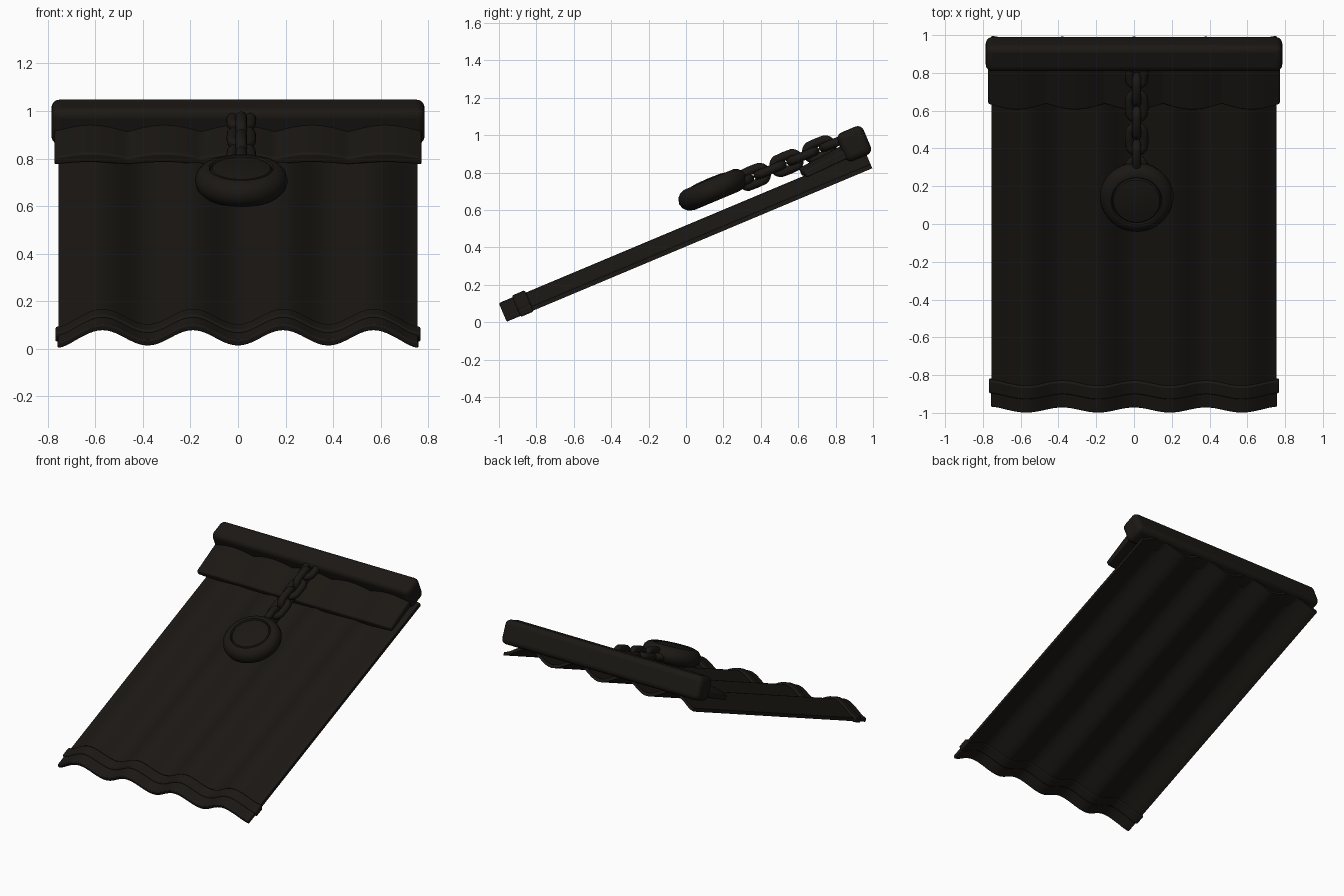
import bpy, bmesh, math
from mathutils import Matrix

if "Cube" in bpy.data.objects:
    bpy.data.objects.remove(bpy.data.objects["Cube"])

# Everything is modelled flat (x across, y up the slope, z off the surface), then tilted
TILT = Matrix.Translation((0, 0, 0.405)) @ Matrix.Rotation(math.atan2(0.387, 0.922), 4, 'X')

mat = bpy.data.materials.new("dark_clay")
mat.diffuse_color = (0.011, 0.009, 0.007, 1)
mat.use_nodes = True
mat.node_tree.nodes["Principled BSDF"].inputs["Base Color"].default_value = mat.diffuse_color


def finish(ob, bevel=0.0, segs=2):
    ob.data.materials.append(mat)
    ob.matrix_world = TILT @ ob.matrix_world
    if bevel:
        m = ob.modifiers.new("bevel", 'BEVEL')
        m.width, m.segments, m.limit_method = bevel, segs, 'ANGLE'
        m.angle_limit = math.radians(40)
    bpy.ops.object.select_all(action='DESELECT')
    ob.select_set(True)
    bpy.context.view_layer.objects.active = ob
    bpy.ops.object.shade_smooth_by_angle(angle=math.radians(40))
    return ob


def from_bmesh(name, bm):
    bmesh.ops.recalc_face_normals(bm, faces=bm.faces)
    me = bpy.data.meshes.new(name)
    bm.to_mesh(me)
    bm.free()
    ob = bpy.data.objects.new(name, me)
    bpy.context.collection.objects.link(ob)
    return ob


def sheet(name, half, y_front, y_back, bottom, top, bevel, n=80, scallop=lambda x: 0):
    """Closed wavy slab; bottom/top give height from (x, t) with t 0 front, 1 back."""
    bm = bmesh.new()
    xs = [-half + 2 * half * i / n for i in range(n + 1)]
    rings = []
    for t in (0, 1):
        y = y_front + (y_back - y_front) * t
        pts = [(x, top(x, t)) for x in xs] + [(x, bottom(x, t)) for x in reversed(xs)]
        rings.append([bm.verts.new((x, y - (1 - t) * scallop(x), z)) for x, z in pts])
    m = len(rings[0])
    for i in range(m):
        j = (i + 1) % m
        bm.faces.new((rings[0][i], rings[0][j], rings[1][j], rings[1][i]))
    for r in rings:
        for i in range(n):
            bm.faces.new((r[i], r[i + 1], r[m - 2 - i], r[m - 1 - i]))
    return finish(from_bmesh(name, bm), bevel)


def wave(x, t=0):
    # corrugation underside, with the outer edges dipping a little
    return 0.046 - 0.035 * math.cos(2 * math.pi * x / 0.38) - max(0, abs(x) - 0.68) * 0.15


def lobe(x):
    return abs(math.cos(math.pi * x / 0.31))


# Corrugated panel, thicker front lip and raised trim band
sheet("corrugated_panel", 0.755, -1.0, 1.08, wave, lambda x, t: wave(x) + 0.023, 0)
sheet("front_lip", 0.758, -1.04, -0.955, lambda x, t: wave(x) - 0.001,
      lambda x, t: wave(x) + 0.027, 0.006)
sheet("trim_band", 0.768, -0.96, -0.885, lambda x, t: wave(x) - 0.005,
      lambda x, t: wave(x) + 0.037, 0.008)

# Scalloped overlap flap below the ridge
sheet("scalloped_flap", 0.772, 0.74, 1.0,
      lambda x, t: 0.088 + 0.02 * lobe(x) + 0.01 * t,
      lambda x, t: 0.122 + 0.03 * lobe(x) + 0.026 * t,
      0.008, n=100, scallop=lambda x: 0.022 * lobe(x))

# Ridge bar
bpy.ops.mesh.primitive_cube_add(size=1, location=(0, 1.042, 0.158))
ridge = bpy.context.object
ridge.name = "ridge_bar"
ridge.data.transform(Matrix.Diagonal((1.57, 0.15, 0.165, 1)))
finish(ridge, 0.035, 4)

# Chain of alternating upright and flat links
for i in range(7):
    bpy.ops.mesh.primitive_torus_add(major_radius=0.0385, minor_radius=0.024,
                                     major_segments=24, minor_segments=12)
    link = bpy.context.object
    link.name = f"chain_link_{i + 1}"
    for v in link.data.vertices:
        if abs(v.co.y) > 1e-5:
            v.co.y += math.copysign(0.0325, v.co.y)
    if i % 2:
        link.data.transform(Matrix.Rotation(math.pi / 2, 4, 'Y'))
    link.matrix_world = Matrix.Translation((0.014, 0.383 + 0.095 * i, 0.203))
    finish(link)

# Round medallion turned from a profile, with a groove near the rim
profile = [(0, -0.06), (0.13, -0.06), (0.165, -0.05), (0.187, -0.028), (0.195, 0),
           (0.188, 0.03), (0.17, 0.05), (0.145, 0.061), (0.135, 0.06), (0.129, 0.05),
           (0.122, 0.058), (0.07, 0.066), (0, 0.068)]
bm = bmesh.new()
vs = [bm.verts.new((r, 0, z)) for r, z in profile]
es = [bm.edges.new(p) for p in zip(vs, vs[1:])]
bmesh.ops.spin(bm, geom=vs + es, cent=(0, 0, 0), axis=(0, 0, 1),
               angle=2 * math.pi, steps=48, use_duplicate=False)
bmesh.ops.remove_doubles(bm, verts=bm.verts, dist=1e-4)
medallion = from_bmesh("medallion", bm)
medallion.matrix_world = Matrix.Translation((0.014, 0.249, 0.222))
finish(medallion)
